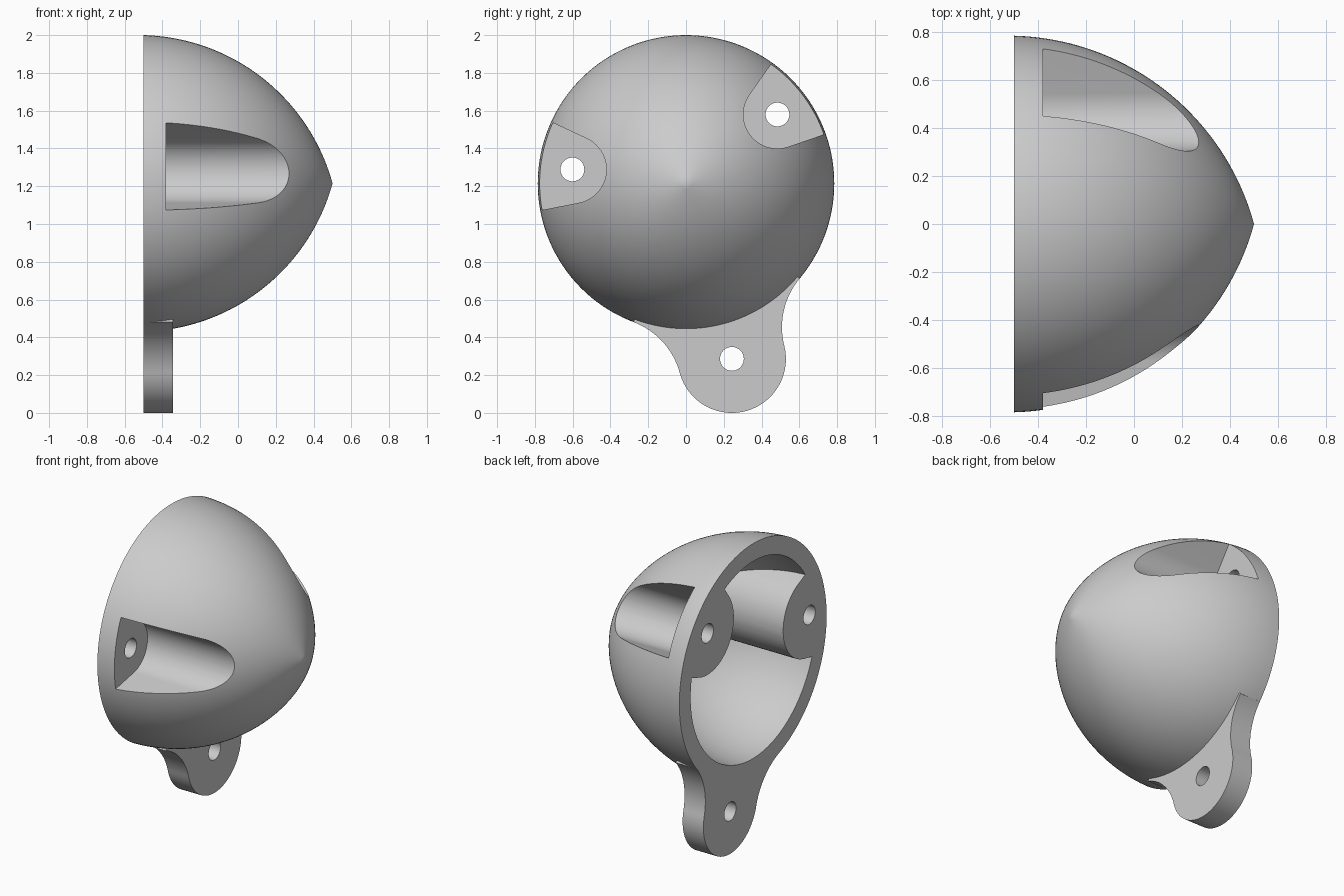
import bpy, bmesh
from math import sin, cos, acos, atan2, pi, radians, hypot

cube = bpy.data.objects.get("Cube")
if cube:
    bpy.data.objects.remove(cube)

grey = bpy.data.materials.new("plain_grey")
grey.use_nodes = True
colour = (0.6, 0.6, 0.6, 1)
grey.diffuse_color = colour
grey.node_tree.nodes["Principled BSDF"].inputs["Base Color"].default_value = colour

AXIS_Z = 1.215          # height of the dome axis, which runs along x
BACK = -0.5             # plane of the open rim
RIM = 0.785             # outer rim radius
WALL = 0.12
CURVE = 1.066           # radius of the arc that is spun into the dome
START = radians(1.5)    # slope of the arc at the rim
ARC_X = BACK - CURVE * sin(START)
ARC_R = RIM - CURVE * cos(START)
HOLE = 0.063


def finish(name, bm):
    bmesh.ops.recalc_face_normals(bm, faces=bm.faces)
    mesh = bpy.data.meshes.new(name)
    bm.to_mesh(mesh)
    bm.free()
    mesh.materials.append(grey)
    obj = bpy.data.objects.new(name, mesh)
    bpy.context.collection.objects.link(obj)
    return obj


def dome(name, radius, back, steps=40):
    """Spin a pointed arc around the x axis."""
    end = acos(-ARC_R / radius)
    angles = [START + (end - START) * i / steps for i in range(steps + 1)]
    points = [(ARC_X + radius * sin(t), ARC_R + radius * cos(t)) for t in angles]
    points = [(back, 0), (back, points[0][1])] + points
    bm = bmesh.new()
    verts = [bm.verts.new((x, 0, AXIS_Z + r)) for x, r in points]
    edges = [bm.edges.new(pair) for pair in zip(verts, verts[1:])]
    bmesh.ops.spin(bm, geom=verts + edges, cent=(0, 0, AXIS_Z), axis=(1, 0, 0),
                   angle=2 * pi, steps=128)
    bmesh.ops.remove_doubles(bm, verts=bm.verts, dist=0.0005)
    return finish(name, bm)


def prism(name, outline, x0, x1):
    """Extrude a (y, z) outline along x."""
    bm = bmesh.new()
    face = bm.faces.new([bm.verts.new((x0, y, z)) for y, z in outline])
    new = bmesh.ops.extrude_face_region(bm, geom=[face])["geom"]
    moved = [v for v in new if isinstance(v, bmesh.types.BMVert)]
    bmesh.ops.translate(bm, verts=moved, vec=(x1 - x0, 0, 0))
    return finish(name, bm)


def arc(centre, radius, a0, a1, steps=32):
    angles = [a0 + (a1 - a0) * i / steps for i in range(steps + 1)]
    return [(centre[0] + radius * cos(a), centre[1] + radius * sin(a)) for a in angles]


def flared_u(centre, radius, aim):
    """Round inner end with straight walls opening outward along aim."""
    flare, reach = radians(18), 0.6
    points = arc(centre, radius, aim + flare + pi / 2, aim - flare + 1.5 * pi)
    first, last = points[0], points[-1]
    points.insert(0, (first[0] + reach * cos(aim + flare), first[1] + reach * sin(aim + flare)))
    points.append((last[0] + reach * cos(aim - flare), last[1] + reach * sin(aim - flare)))
    return points


def combine(target, tool, operation):
    mod = target.modifiers.new(operation.title(), 'BOOLEAN')
    mod.operation = operation
    mod.solver = 'EXACT'
    mod.object = tool
    bpy.context.view_layer.objects.active = target
    bpy.ops.object.modifier_apply(modifier=mod.name)
    bpy.data.objects.remove(tool)


def drill(target, centre):
    ring = arc(centre, HOLE, 0, 2 * pi, 48)[:-1]
    combine(target, prism("drill", ring, -0.8, -0.2), 'DIFFERENCE')


# Hollow, with room left for the two screw bosses
sockets = []
for degrees in (173, 37):
    aim = radians(degrees)
    sockets.append(((0.606 * cos(aim), AXIS_Z + 0.606 * sin(aim)), aim))

cavity = dome("cavity", CURVE - WALL, -0.6)
for centre, aim in sockets:
    combine(cavity, prism("boss", flared_u(centre, 0.28, aim), -0.7, 0.8), 'DIFFERENCE')

# Shell
shell = dome("dome_shell", CURVE, BACK)
combine(shell, cavity, 'DIFFERENCE')

# Screw pockets cut through the outside
for centre, aim in sockets:
    pocket = prism("pocket", flared_u(centre, 0.18, aim), BACK + WALL, 0.9)
    combine(shell, pocket, 'DIFFERENCE')
    drill(shell, centre)

# Mounting tab, blended into the rim with two concave fillets
tab = (0.243, 0.286)
TAB_R, FILLET = 0.286, 0.4
dy, dz = tab[0], tab[1] - AXIS_Z
gap, heading = hypot(dy, dz), atan2(dz, dy)
side_a, side_b = RIM + FILLET, TAB_R + FILLET
spread = acos((side_a ** 2 + gap ** 2 - side_b ** 2) / (2 * side_a * gap))


def fillet(sign):
    """Fillet arc from the rim to the tab; also its end angle on the tab."""
    a = heading + sign * spread
    c = (side_a * cos(a), AXIS_Z + side_a * sin(a))
    to_tab = atan2(tab[1] - c[1], tab[0] - c[0])
    turn = (to_tab - (a + pi) + pi) % (2 * pi) - pi
    return arc(c, FILLET, a + pi, a + pi + turn, 24), to_tab + pi, a


left, left_end, left_rim = fillet(-1)
right, right_end, right_rim = fillet(1)
sweep = (right_end - left_end) % (2 * pi)
outline = left + arc(tab, TAB_R, left_end, left_end + sweep, 48)[1:-1] + right[::-1]
outline += arc((0, AXIS_Z), 0.72, right_rim, left_rim, 24)
lug = prism("mounting_tab", outline, BACK, -0.345)
drill(lug, tab)
combine(shell, lug, 'UNION')

bpy.ops.object.select_all(action='DESELECT')
shell.select_set(True)
bpy.context.view_layer.objects.active = shell
bpy.ops.object.shade_smooth_by_angle(angle=radians(25))
